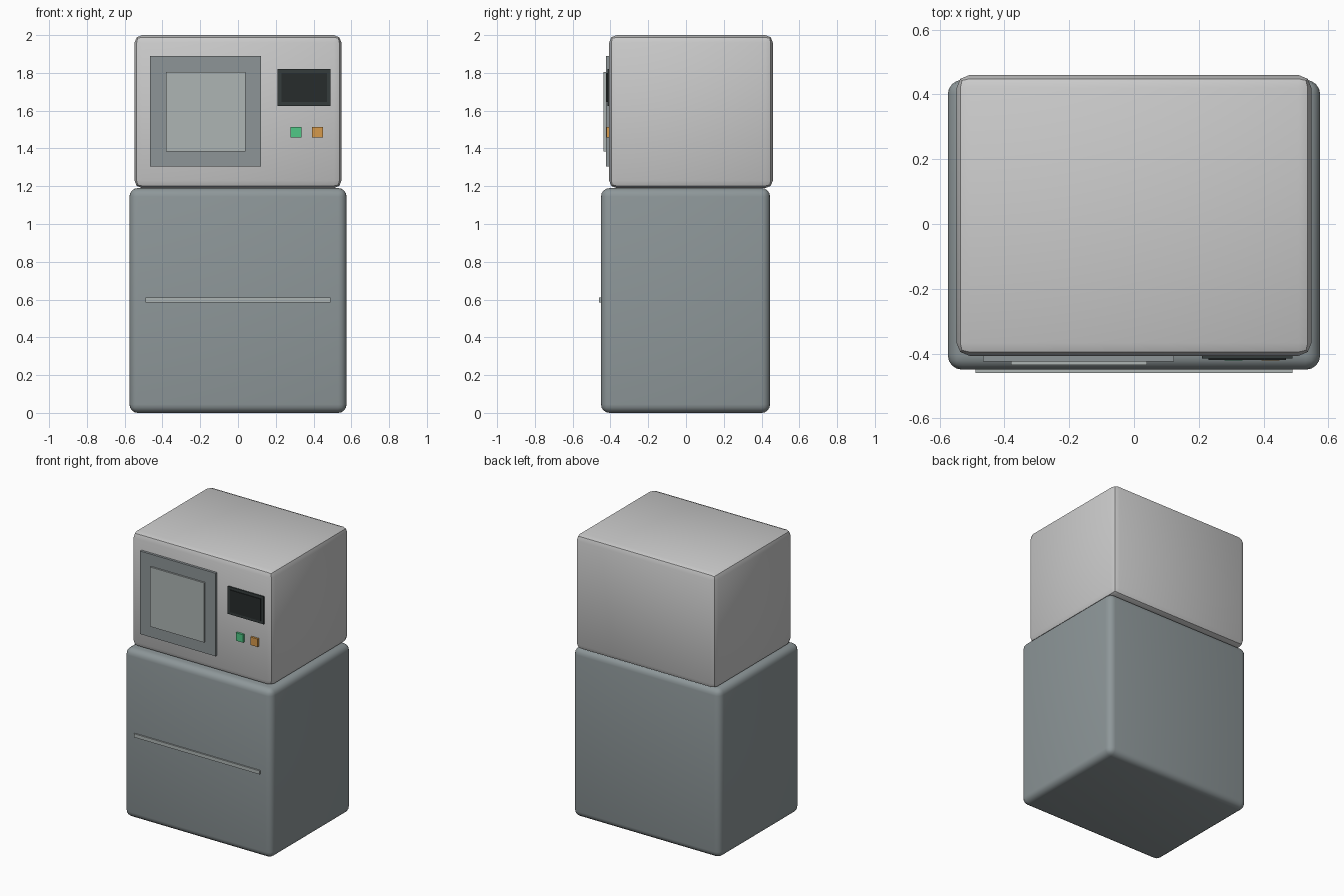
import bpy
from math import radians

if "Cube" in bpy.data.objects:
    bpy.data.objects.remove(bpy.data.objects["Cube"])


def material(name, rgb):
    m = bpy.data.materials.new(name)
    m.diffuse_color = (*rgb, 1)
    m.use_nodes = True
    m.node_tree.nodes["Principled BSDF"].inputs["Base Color"].default_value = m.diffuse_color
    return m


def box(name, x, y, z, mat, bevel=0, segments=1):
    """Box from (min, max) ranges, optionally with rounded edges."""
    bpy.ops.mesh.primitive_cube_add(size=1, location=[sum(r) / 2 for r in (x, y, z)])
    ob = bpy.context.object
    ob.name = name
    ob.scale = [r[1] - r[0] for r in (x, y, z)]
    bpy.ops.object.transform_apply(location=False, rotation=False, scale=True)
    ob.data.materials.append(mat)
    if bevel:
        mod = ob.modifiers.new("rounded_edges", 'BEVEL')
        mod.width = bevel
        mod.segments = segments
        bpy.ops.object.modifier_apply(modifier=mod.name)
        bpy.ops.object.shade_smooth_by_angle(angle=radians(31))
    return ob


light_grey = material("light_grey", (0.60, 0.60, 0.58))
slate = material("slate", (0.27, 0.31, 0.32))
frame_grey = material("frame_grey", (0.27, 0.30, 0.31))
glass_grey = material("glass_grey", (0.42, 0.46, 0.455))
bezel_dark = material("bezel_dark", (0.035, 0.045, 0.045))
screen_black = material("screen_black", (0.02, 0.025, 0.025))
green = material("green", (0.08, 0.58, 0.24))
orange = material("orange", (0.67, 0.32, 0.07))

# Lower cabinet and its front trim strip
box("lower_cabinet", (-0.575, 0.575), (-0.45, 0.445), (0, 1.19), slate, 0.045, 4)
box("trim_strip", (-0.49, 0.49), (-0.46, -0.44), (0.585, 0.61), glass_grey)

# Upper housing
FACE = -0.407
box("upper_housing", (-0.548, 0.548), (FACE, 0.46), (1.19, 2.0), light_grey, 0.04, 2)

# Door frame with raised window
box("door_frame", (-0.466, 0.123), (-0.424, FACE + 0.01), (1.305, 1.89), frame_grey)
box("door_window", (-0.38, 0.04), (-0.436, -0.415), (1.385, 1.805), glass_grey)

# Display
box("display_bezel", (0.21, 0.49), (-0.415, FACE + 0.01), (1.625, 1.82), bezel_dark)
box("display_screen", (0.23, 0.47), (-0.42, -0.41), (1.645, 1.80), screen_black)

# Buttons
for name, cx, mat in (("start_button", 0.307, green), ("stop_button", 0.421, orange)):
    box(name, (cx - 0.028, cx + 0.028), (-0.422, FACE + 0.01), (1.457, 1.513), mat)
